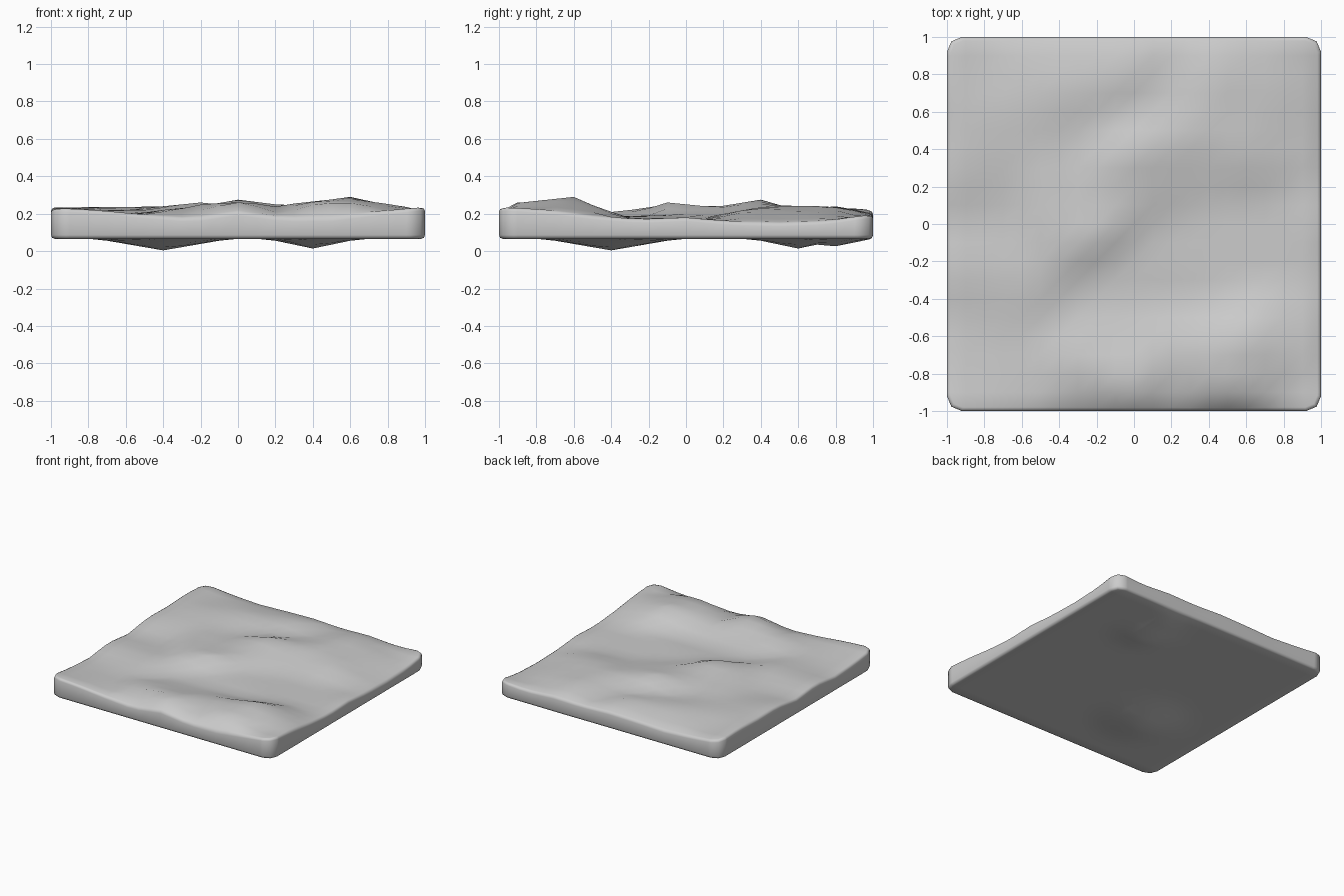
import bpy, bmesh, math
from mathutils import Vector
from mathutils.bvhtree import BVHTree
from mathutils.geometry import delaunay_2d_cdt

if "Cube" in bpy.data.objects:
    bpy.data.objects.remove(bpy.data.objects["Cube"])

# Rim heights at even spacing from -1 to 1
FRONT = [.235, .22, .195, .175, .21, .178, .18, .21, .24]
RIGHT = [.24, .22, .19, .17, .18, .158, .152, .162, .2]
BACK = [.225, .2, .185, .195, .2, .19, .195, .18, .2]
LEFT = [.235, .205, .19, .22, .195, .23, .225, .235, .225]
# Ridges and hollows inside the rim (x, y, z)
RELIEF = [
    (-.3, -.75, .24), (0, -.87, .275), (.4, -.88, .26), (.6, -.92, .255), (.6, -.6, .29), (.2, -.65, .245),
    (-.6, -.65, .19), (-.3, -.42, .175), (.1, -.42, .18), (.5, -.38, .185), (.8, -.3, .175),
    (-.48, -.3, .22), (-.5, 0, .235), (-.65, .05, .19), (-.2, -.22, .19), (-.2, -.1, .26),
    (0, -.1, .195), (.05, .15, .235), (.4, .1, .18), (.75, .15, .17), (.6, .35, .23),
    (0, .4, .275), (-.3, .15, .23), (.1, .65, .205), (-.3, .45, .205), (.35, .5, .245),
    (.73, .75, .205), (0, .82, .24), (.45, .83, .24), (-.35, .74, .24), (-.6, .4, .225), (-.85, .58, .235),
]
# Lumps hanging below the flat underside (x, y, depth, radius)
LUMPS = [(-.4, -.4, .062, .36), (.4, .6, .052, .25), (.4, .8, .04, .2)]
BASE = .066


def along(values, t):
    s = (t + 1) / 2 * (len(values) - 1)
    i = min(int(s), len(values) - 2)
    return values[i] + (values[i + 1] - values[i]) * (s - i)


def rim_height(x, y):
    if abs(y) > .999:
        return along(FRONT if y < 0 else BACK, x)
    return along(LEFT if x < 0 else RIGHT, y)


# Triangulated relief surface used to read off heights
ticks = [-1 + .25 * i for i in range(9)]
rim_xy = {(s, t) for s in (-1, 1) for t in ticks} | {(t, s) for s in (-1, 1) for t in ticks}
points = RELIEF + [(x, y, rim_height(x, y)) for x, y in sorted(rim_xy)]
flat, _, tris, origin, _, _ = delaunay_2d_cdt([Vector(p[:2]) for p in points], [], [], 0, 1e-5)
surface = BVHTree.FromPolygons([points[o[0]] for o in origin], tris)


def top_height(x, y):
    if max(abs(x), abs(y)) > .999:
        return rim_height(x, y)
    hit = surface.ray_cast(Vector((x + 1e-4, y + 1e-4, 1)), Vector((0, 0, -1)))[0]
    return hit.z if hit else .2


def bottom_height(x, y):
    return BASE - max(max(0, d * (1 - math.hypot(x - px, y - py) / r)) for px, py, d, r in LUMPS)


# Flat slab: a grid extruded upward
bm = bmesh.new()
bmesh.ops.create_grid(bm, x_segments=20, y_segments=20, size=1)
ext = bmesh.ops.extrude_face_region(bm, geom=bm.faces[:], use_keep_orig=True)
upper = {v for v in ext["geom"] if isinstance(v, bmesh.types.BMVert)}

# Sculpt the top and the underside
for v in bm.verts:
    x, y = v.co.x, v.co.y
    v.co.z = top_height(x, y) if v in upper else bottom_height(x, y)
bmesh.ops.recalc_face_normals(bm, faces=bm.faces)

# Round the four corners, then soften the upper and lower rims
corners = [e for e in bm.edges if all(abs(v.co.x) > .99 and abs(v.co.y) > .99 for v in e.verts)]
bmesh.ops.bevel(bm, geom=corners, offset=.08, segments=2, profile=.5, affect='EDGES')
bm.normal_update()
rim = [e for e in bm.edges if len(e.link_faces) == 2
       and sorted(abs(f.normal.z) > .5 for f in e.link_faces) == [False, True]]
bmesh.ops.bevel(bm, geom=rim, offset=.02, segments=2, profile=.5, affect='EDGES')
bmesh.ops.recalc_face_normals(bm, faces=bm.faces)
for f in bm.faces:
    f.smooth = True

mesh = bpy.data.meshes.new("ground_slab")
bm.to_mesh(mesh)
bm.free()
slab = bpy.data.objects.new("ground_slab", mesh)
bpy.context.collection.objects.link(slab)
